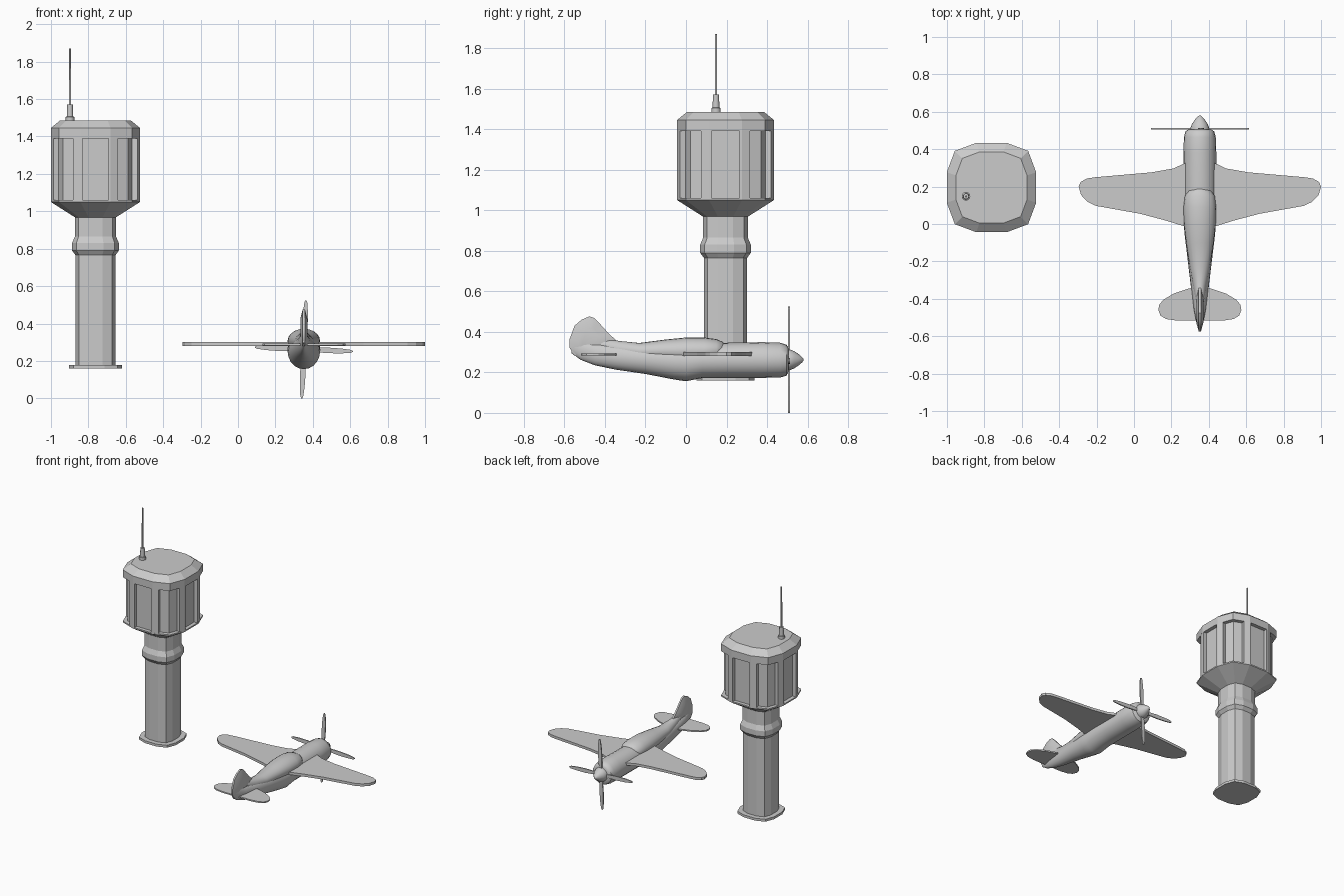
import bpy
import bmesh
from math import sin, cos, pi, radians

if "Cube" in bpy.data.objects:
    bpy.data.objects.remove(bpy.data.objects["Cube"])

GREY = (0.6, 0.6, 0.6, 1)
mat = bpy.data.materials.new("light grey")
mat.use_nodes = True
mat.diffuse_color = GREY
mat.node_tree.nodes["Principled BSDF"].inputs["Base Color"].default_value = GREY

TX, TY = -0.762, 0.195      # tower axis
PX, PZ = 0.352, 0.262       # plane centre line


def loft(name, rings, smooth=None):
    """Skin a list of equal-length point rings and cap both ends."""
    bm = bmesh.new()
    vs = [[bm.verts.new(p) for p in ring] for ring in rings]
    n = len(vs[0])
    for a, b in zip(vs, vs[1:]):
        for i in range(n):
            j = (i + 1) % n
            bm.faces.new((a[i], a[j], b[j], b[i]))
    bm.faces.new(vs[0])
    bm.faces.new(vs[-1])
    bmesh.ops.recalc_face_normals(bm, faces=bm.faces)
    mesh = bpy.data.meshes.new(name)
    bm.to_mesh(mesh)
    bm.free()
    mesh.materials.append(mat)
    obj = bpy.data.objects.new(name, mesh)
    bpy.context.collection.objects.link(obj)
    if smooth:
        bpy.ops.object.select_all(action='DESELECT')
        obj.select_set(True)
        bpy.context.view_layer.objects.active = obj
        bpy.ops.object.shade_smooth_by_angle(angle=radians(smooth))
    return obj


def turn(p, k):
    """Rotate a 2D point by k quarter turns."""
    for _ in range(k):
        p = (-p[1], p[0])
    return p


def rounded_square(half, z):
    """Twelve-sided rounded square around the tower axis."""
    unit = [turn(p, k) for k in range(4) for p in ((1, 0.34), (0.82, 0.82), (0.34, 1))]
    return [(TX + x * half, TY + y * half, z) for x, y in unit]


def tower_part(name, profile):
    return loft(name, [rounded_square(h, z) for h, z in profile])


# Tower: foot, shaft with collar, cabin
tower_part("tower_base", [(0.142, 0.16), (0.142, 0.178)])
tower_part("tower_shaft", [(0.107, 0.178), (0.107, 0.765), (0.125, 0.79), (0.125, 0.83),
                           (0.11, 0.865), (0.11, 0.97)])
tower_part("cabin_floor", [(0.11, 0.968), (0.239, 1.05), (0.239, 1.06)])
tower_part("cabin_windows", [(0.212, 1.05), (0.212, 1.4)])
tower_part("cabin_roof", [(0.239, 1.39), (0.239, 1.445), (0.19, 1.485)])

# Eight pillars, each folded around one corner of the cabin
PILLAR = [(0.07, 0.239), (0.081, 0.239), (0.12, 0.224), (0.112, 0.19), (0.07, 0.195)]
for k in range(4):
    for side in (-1, 1):
        pts = [turn((side * x, y), k) for x, y in PILLAR]
        loft("cabin_pillar", [[(TX + x, TY + y, z) for x, y in pts] for z in (1.06, 1.39)])


def round_part(name, x, y, profile, n=12):
    return loft(name, [[(x + r * cos(2 * pi * i / n), y + r * sin(2 * pi * i / n), z)
                        for i in range(n)] for r, z in profile], 35)


# Aerial on the roof
round_part("aerial", -0.898, 0.148, [(0.023, 1.48), (0.023, 1.505), (0.017, 1.506),
                                     (0.015, 1.57), (0.006, 1.571), (0.005, 1.87)])


def hull(name, stations, n=20, smooth=40):
    """Elliptical sections along y: (y, half width, bottom, top)."""
    rings = []
    for y, w, lo, hi in stations:
        c, h = (lo + hi) / 2, (hi - lo) / 2
        rings.append([(PX + w * cos(2 * pi * i / n), y, c + h * sin(2 * pi * i / n))
                      for i in range(n)])
    return loft(name, rings, smooth)


# Plane body
hull("fuselage", [(0.505, 0.062, 0.2, 0.322), (0.495, 0.077, 0.183, 0.337),
                  (0.465, 0.085, 0.175, 0.346), (0.38, 0.088, 0.173, 0.349),
                  (0.2, 0.088, 0.173, 0.346), (0.08, 0.088, 0.172, 0.344),
                  (0, 0.086, 0.156, 0.342), (-0.06, 0.081, 0.165, 0.34),
                  (-0.2, 0.064, 0.192, 0.335), (-0.35, 0.046, 0.214, 0.338),
                  (-0.45, 0.033, 0.235, 0.345), (-0.52, 0.02, 0.262, 0.36),
                  (-0.565, 0.008, 0.295, 0.37)])
hull("canopy", [(0.19, 0.03, 0.29, 0.343), (0.178, 0.06, 0.27, 0.352),
                (0.15, 0.08, 0.25, 0.364), (0.09, 0.087, 0.24, 0.372),
                (0, 0.085, 0.24, 0.372), (-0.1, 0.073, 0.25, 0.362),
                (-0.23, 0.054, 0.26, 0.345), (-0.33, 0.036, 0.27, 0.355),
                (-0.42, 0.02, 0.29, 0.37)])
hull("spinner", [(r[0], r[1], PZ - r[1], PZ + r[1]) for r in
                 [(0.49, 0.05), (0.51, 0.052), (0.535, 0.042), (0.56, 0.025),
                  (0.575, 0.011), (0.58, 0.003)]], 16)


def flat_wing(name, half, low, high):
    """Mirror a half outline (offset from centre, y) and give it thickness."""
    outline = half + [(-x, y) for x, y in reversed(half)]
    return loft(name, [[(PX + x, y, z) for x, y in outline] for z in (low, high)])


# Wings and tailplane, outlined from leading root to trailing root
flat_wing("main_wing", [(0.05, 0.335), (0.088, 0.322), (0.14, 0.297), (0.26, 0.276),
                        (0.56, 0.25), (0.605, 0.243), (0.637, 0.225), (0.648, 0.2),
                        (0.635, 0.155), (0.6, 0.118), (0.555, 0.097), (0.32, 0.055),
                        (0.18, 0.018), (0.085, -0.012), (0.05, -0.02)], 0.281, 0.3)
flat_wing("tailplane", [(0.03, -0.34), (0.06, -0.345), (0.14, -0.372), (0.195, -0.405),
                        (0.217, -0.432), (0.222, -0.46), (0.21, -0.49), (0.18, -0.508),
                        (0.12, -0.517), (0.02, -0.517)], 0.283, 0.293)

# Upright fin, thinner towards its edge
FIN = [(-0.33, 0.345), (-0.38, 0.39), (-0.436, 0.452), (-0.452, 0.468), (-0.477, 0.476),
       (-0.515, 0.46), (-0.55, 0.43), (-0.574, 0.365), (-0.574, 0.32), (-0.55, 0.282),
       (-0.45, 0.26)]
cy, cz = -0.47, 0.36
loft("fin", [[(PX + dx, cy + (y - cy) * s, cz + (z - cz) * s) for y, z in FIN]
             for dx, s in ((-0.019, 0.55), (-0.006, 1), (0.006, 1), (0.019, 0.55))], 40)

# Four propeller blades
for k in range(4):
    a = k * pi / 2 - radians(2.5)
    rings = []
    for r, w in ((0.02, 0.01), (0.13, 0.015), (0.2, 0.013), (0.25, 0.008), (0.262, 0.003)):
        rings.append([(PX + r * cos(a) - t * sin(a), 0.508 + d, PZ + r * sin(a) + t * cos(a))
                      for t, d in ((-w, -0.004), (w, -0.004), (w, 0.004), (-w, 0.004))])
    loft("propeller_blade", rings)
